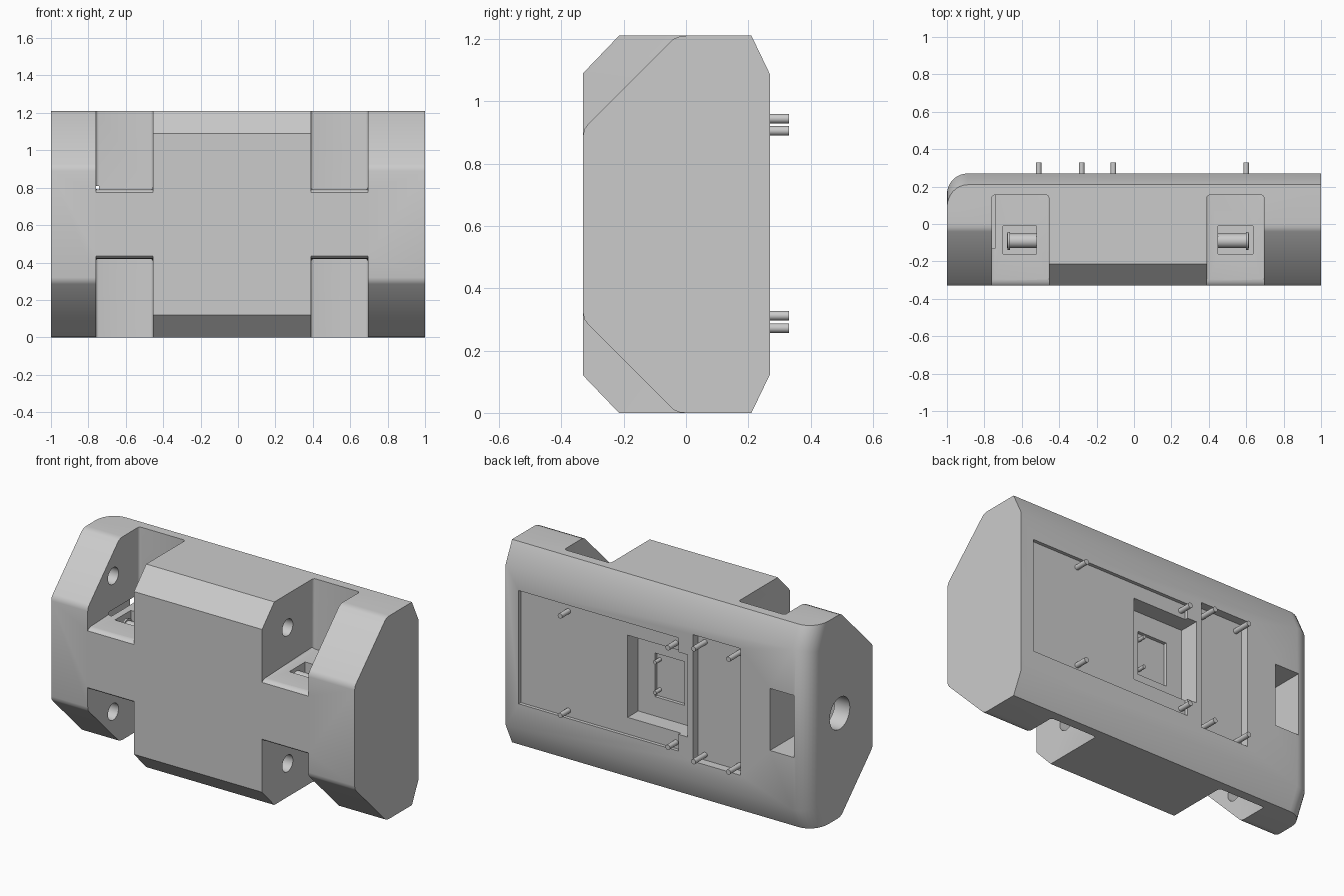
import bpy, bmesh, math
from mathutils import Matrix, Vector

if "Cube" in bpy.data.objects:
    bpy.data.objects.remove(bpy.data.objects["Cube"])

MID_Z = 0.605  # body is symmetric about this height

grey = bpy.data.materials.new("plain_grey")
grey.diffuse_color = (0.6, 0.6, 0.6, 1)
grey.use_nodes = True
grey.node_tree.nodes["Principled BSDF"].inputs["Base Color"].default_value = grey.diffuse_color


def finish(bm, name):
    bmesh.ops.recalc_face_normals(bm, faces=bm.faces)
    me = bpy.data.meshes.new(name)
    bm.to_mesh(me)
    bm.free()
    me.materials.append(grey)
    ob = bpy.data.objects.new(name, me)
    bpy.context.collection.objects.link(ob)
    return ob


def prism(points, x0, x1):
    """Extrude a (y, z) profile along x."""
    bm = bmesh.new()
    f = bm.faces.new([bm.verts.new((x0, y, z)) for y, z in points])
    r = bmesh.ops.extrude_face_region(bm, geom=[f])
    vs = [v for v in r["geom"] if isinstance(v, bmesh.types.BMVert)]
    bmesh.ops.translate(bm, verts=vs, vec=(x1 - x0, 0, 0))
    return bm


def cylinder(name, a, b, radius, sides=24):
    a, b = Vector(a), Vector(b)
    d = b - a
    bm = bmesh.new()
    m = Matrix.Translation((a + b) / 2) @ d.to_track_quat('Z', 'Y').to_matrix().to_4x4()
    bmesh.ops.create_cone(bm, cap_ends=True, segments=sides, radius1=radius,
                          radius2=radius, depth=d.length, matrix=m)
    return finish(bm, name)


def box(name, x0, x1, y0, y1, z0, z1):
    return finish(prism([(y0, z0), (y1, z0), (y1, z1), (y0, z1)], x0, x1), name)


def smooth(ob):
    bpy.ops.object.select_all(action='DESELECT')
    bpy.context.view_layer.objects.active = ob
    ob.select_set(True)
    bpy.ops.object.shade_smooth_by_angle(angle=math.radians(35))


def flip(points, top):
    return points if top else [(y, 2 * MID_Z - z) for y, z in points]


# main body: chamfered profile, with the left rear edge rounded over
half = [(-0.33, 1.09), (-0.215, 1.21), (0.21, 1.21), (0.27, 1.085)]
bm = prism(half + flip(half, False)[::-1], -1, 1)
rear = [e for e in bm.edges if all(v.co.x < -0.99 and v.co.y > 0.2 for v in e.verts)]
bmesh.ops.bevel(bm, geom=rear, offset=0.11, segments=8, profile=0.5, affect='EDGES')
body = finish(bm, "body")

cutters = []
pockets = ((-0.76, -0.455, 1), (0.39, 0.695, -1))
pocket = [(-0.5, 0.768), (-0.335, 0.768), (-0.325, 0.78), (-0.31, 0.788), (-0.295, 0.79),
          (0.155, 0.79), (0.155, 1.4), (-0.5, 1.4)]
corner = [(0.02, 1.25), (0.0, 1.21), (-0.02, 1.208), (-0.04, 1.2), (-0.315, 0.925),
          (-0.326, 0.91), (-0.33, 0.89), (-0.5, 0.85), (-0.5, 1.4), (0.02, 1.4)]
for top in (True, False):
    # big sloped corners on both ends
    for x0, x1 in ((-1.1, -0.72), (0.66, 1.1)):
        cutters.append(finish(prism(flip(corner, top), x0, x1), "corner_cutter"))
    for x0, x1, side in pockets:
        # wheel pocket with rounded inner corners
        bm = prism(flip(pocket, top), x0, x1)
        es = [e for e in bm.edges if abs(e.verts[0].co.x - e.verts[1].co.x) < 1e-5
              and all(v.co.y > -0.3 for v in e.verts)]
        bmesh.ops.bevel(bm, geom=es, offset=0.015, segments=3, profile=0.5, affect='EDGES')
        cutters.append(finish(bm, "pocket_cutter"))
        # axle holes in the pocket walls
        zh = 1.01 if top else 2 * MID_Z - 1.01
        cutters.append(cylinder("axle_cutter", (x0 - 0.1, -0.09, zh), (x1 + 0.1, -0.09, zh), 0.05))
        # slot in the pocket floor
        sx = (-0.70, -0.52) if side > 0 else (0.45, 0.635)
        z0, z1 = (0.67, 0.85) if top else (0.36, 0.54)
        cutters.append(box("slot_cutter", *sx, -0.16, -0.01, z0, z1))

# rear recesses, cable opening and the end hole leading to it
for x0, x1, depth, z0, z1 in ((-0.14, 0.914, 0.02, 0.275, 0.95),
                              (-0.2, 0.21, 0.12, 0.375, 0.865),
                              (-0.095, 0.10, 0.14, 0.49, 0.75),
                              (-0.55, -0.234, 0.05, 0.24, 0.995),
                              (-0.90, -0.743, 0.40, 0.44, 0.81)):
    cutters.append(box("recess_cutter", x0, x1, 0.27 - depth, 0.4, z0, z1))
cutters.append(cylinder("cable_cutter", (-1.1, -0.02, 0.62), (-0.82, -0.02, 0.62), 0.095, 32))

for c in cutters:
    m = body.modifiers.new("cut", 'BOOLEAN')
    m.operation, m.solver, m.object = 'DIFFERENCE', 'EXACT', c
dg = bpy.context.evaluated_depsgraph_get()
cut_mesh = bpy.data.meshes.new_from_object(body.evaluated_get(dg))
body.modifiers.clear()
body.data = cut_mesh
body.data.materials.clear()
body.data.materials.append(grey)
for c in cutters:
    bpy.data.objects.remove(c)
smooth(body)

# short shafts with a collar inside the pocket slots
for top in (True, False):
    z = 0.73 if top else 2 * MID_Z - 0.73
    for xa, xb, xc in ((-0.68, -0.52, -0.67), (0.45, 0.615, 0.605)):
        smooth(cylinder("slot_shaft", (xa, -0.09, z), (xb, -0.09, z), 0.038))
        smooth(cylinder("shaft_collar", (xc - 0.006, -0.09, z), (xc + 0.006, -0.09, z), 0.048))

# mounting pegs on the rear
for x, base, lo, hi in ((0.6, 0.24, 0.312, 0.905), (-0.11, 0.24, 0.312, 0.905),
                        (-0.28, 0.21, 0.272, 0.944), (-0.51, 0.21, 0.272, 0.944)):
    for z in (lo, hi):
        smooth(cylinder("mounting_peg", (x, base, z), (x, 0.33, z), 0.015, 16))
for z in (0.53, 0.71):
    smooth(cylinder("small_peg", (0.08, 0.12, z), (0.08, 0.18, z), 0.011, 16))
